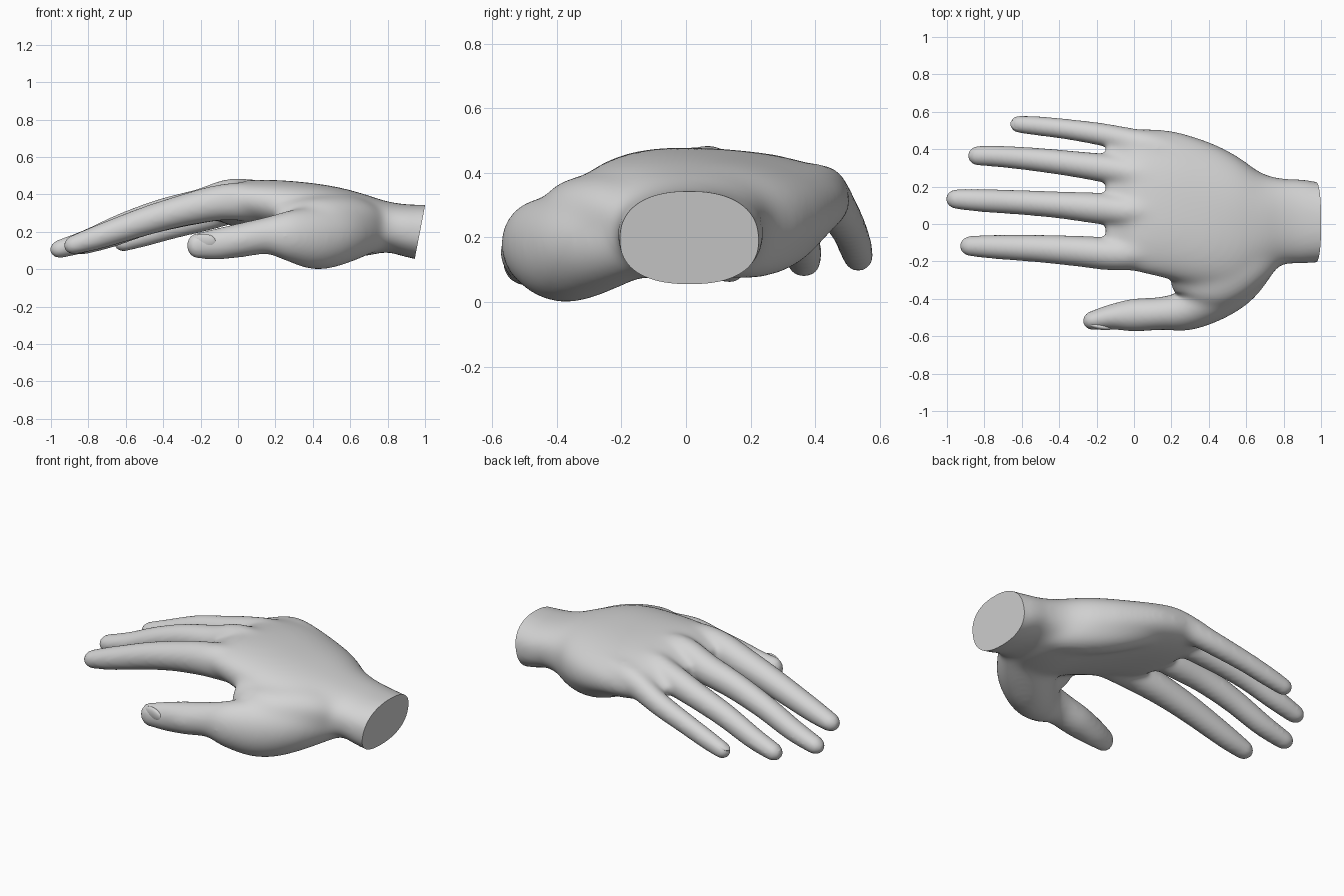
import bpy, bmesh, math
from mathutils import Vector

if "Cube" in bpy.data.objects:
    bpy.data.objects.remove(bpy.data.objects["Cube"])

skin = bpy.data.materials.new("light grey")
skin.diffuse_color = (0.66, 0.66, 0.66, 1)
skin.use_nodes = True
skin.node_tree.nodes["Principled BSDF"].inputs["Base Color"].default_value = skin.diffuse_color
bm = bmesh.new()


def skin_rings(rings):
    """Bridge closed rings of points into a capped solid."""
    vs = [[bm.verts.new(p) for p in r] for r in rings]
    n = len(vs[0])
    for a, b in zip(vs, vs[1:]):
        for i in range(n):
            bm.faces.new((a[i], a[(i + 1) % n], b[(i + 1) % n], b[i]))
    bm.faces.new(vs[0][::-1])
    bm.faces.new(vs[-1])


def catmull(rows, steps=6):
    """Smoothly interpolate rows of numbers."""
    out = []
    for i in range(len(rows) - 1):
        p = [rows[max(0, min(len(rows) - 1, i + k))] for k in (-1, 0, 1, 2)]
        for s in range(steps):
            t = s / steps
            out.append([0.5 * (2 * b + (c - a) * t + (2 * a - 5 * b + 4 * c - d) * t * t
                               + (3 * b - a - 3 * c + d) * t ** 3) for a, b, c, d in zip(*p)])
    return out + [list(rows[-1])]


def digit(rows):
    """Rounded tube along x: rows of x, y, z, half width, half height."""
    rows = catmull(rows)
    x, y, z, w, h = rows[0]
    d = (Vector(rows[0][:3]) - Vector(rows[3][:3])).normalized()
    # dome over the tip
    dome = []
    for k in range(6):
        a = math.radians(85 - 15 * k)
        c = Vector((x, y, z)) + d * w * 1.15 * math.sin(a)
        dome.append([*c, w * math.cos(a), h * math.cos(a)])
    rows = dome + rows
    rings = []
    for i, (x, y, z, w, h) in enumerate(rows):
        t = Vector(rows[min(i + 1, len(rows) - 1)][:3]) - Vector(rows[max(i - 1, 0)][:3])
        side = t.cross(Vector((0, 0, 1))).normalized()
        up = side.cross(t).normalized()
        rings.append([Vector((x, y, z)) + side * w * math.cos(a) + up * h * math.sin(a)
                      for a in [math.tau * j / 24 for j in range(24)]])
    skin_rings(rings)


def slab(rows):
    """Palm body: rows of x, y min, y max, z top, z bottom, sideways tilt."""
    rings = []
    for x, y0, y1, zt, zb, tilt in catmull(rows):
        ring = []
        for j in range(48):
            a = math.tau * j / 48
            c, s = math.cos(a), math.sin(a)
            u = math.copysign(abs(c) ** 0.85, c)
            v = math.copysign(abs(s) ** 0.85, s)
            ring.append(((x, (y0 + y1) / 2 + u * (y1 - y0) / 2,
                          (zt + zb) / 2 + v * (zt - zb) / 2 - tilt * u)))
        rings.append(ring)
    skin_rings(rings)


# palm and wrist
slab([(-0.15, -0.17, 0.42, 0.385, 0.29, 0.025),
      (-0.07, -0.22, 0.46, 0.43, 0.25, 0.025),
      (0.03, -0.26, 0.505, 0.468, 0.22, 0.03),
      (0.2, -0.30, 0.50, 0.473, 0.18, 0.025),
      (0.4, -0.35, 0.44, 0.458, 0.12, 0.02),
      (0.55, -0.37, 0.365, 0.435, 0.075, 0.005),
      (0.68, -0.29, 0.275, 0.40, 0.07, 0.0),
      (0.79, -0.22, 0.245, 0.365, 0.09, 0.0),
      (0.9, -0.21, 0.237, 0.347, 0.065, 0.0),
      (1.06, -0.20, 0.21, 0.342, 0.03, 0.0)])

# index finger
digit([(-0.87, -0.118, 0.132, 0.055, 0.052), (-0.75, -0.122, 0.17, 0.064, 0.064),
       (-0.5, -0.132, 0.255, 0.074, 0.076), (-0.3, -0.145, 0.312, 0.082, 0.084),
       (-0.1, -0.16, 0.355, 0.09, 0.097), (0.05, -0.15, 0.36, 0.09, 0.105),
       (0.3, -0.1, 0.34, 0.08, 0.09)])
# middle finger
digit([(-0.945, 0.133, 0.11, 0.054, 0.05), (-0.8, 0.125, 0.155, 0.062, 0.06),
       (-0.6, 0.115, 0.238, 0.066, 0.068), (-0.4, 0.102, 0.302, 0.072, 0.076),
       (-0.2, 0.085, 0.345, 0.083, 0.085), (-0.04, 0.07, 0.388, 0.087, 0.097),
       (0.1, 0.06, 0.38, 0.085, 0.098), (0.35, 0.04, 0.36, 0.08, 0.09)])
# ring finger
digit([(-0.83, 0.365, 0.128, 0.053, 0.05), (-0.7, 0.36, 0.17, 0.058, 0.06),
       (-0.5, 0.342, 0.245, 0.064, 0.067), (-0.3, 0.318, 0.298, 0.07, 0.073),
       (-0.1, 0.29, 0.345, 0.08, 0.085), (0.05, 0.26, 0.37, 0.08, 0.092),
       (0.3, 0.2, 0.35, 0.075, 0.09)])
# little finger
digit([(-0.61, 0.533, 0.142, 0.047, 0.047), (-0.5, 0.523, 0.175, 0.052, 0.054),
       (-0.35, 0.506, 0.22, 0.055, 0.058), (-0.15, 0.475, 0.275, 0.062, 0.066),
       (0.0, 0.44, 0.325, 0.072, 0.08), (0.12, 0.41, 0.34, 0.08, 0.09),
       (0.35, 0.33, 0.31, 0.08, 0.10)])
# thumb
digit([(-0.215, -0.515, 0.125, 0.052, 0.068), (-0.12, -0.497, 0.133, 0.068, 0.082),
       (0.0, -0.487, 0.152, 0.087, 0.09), (0.15, -0.478, 0.178, 0.089, 0.099),
       (0.28, -0.46, 0.178, 0.112, 0.14), (0.42, -0.38, 0.168, 0.143, 0.172),
       (0.56, -0.27, 0.185, 0.15, 0.158), (0.75, -0.1, 0.2, 0.09, 0.10),
       (0.88, 0.0, 0.2, 0.06, 0.06)])
# web between thumb and index finger
digit([(0.26, -0.32, 0.27, 0.06, 0.085), (0.42, -0.31, 0.285, 0.145, 0.105),
       (0.6, -0.2, 0.275, 0.15, 0.115), (0.75, -0.08, 0.23, 0.11, 0.09),
       (0.9, 0.0, 0.2, 0.06, 0.06)])
# heel of the palm on the little finger side
digit([(0.08, 0.36, 0.30, 0.07, 0.06), (0.25, 0.35, 0.25, 0.095, 0.09),
       (0.42, 0.28, 0.205, 0.11, 0.11), (0.58, 0.19, 0.18, 0.11, 0.11),
       (0.72, 0.1, 0.18, 0.09, 0.095), (0.88, 0.03, 0.2, 0.06, 0.06)])

bmesh.ops.recalc_face_normals(bm, faces=bm.faces)
raw = bpy.data.meshes.new("hand")
bm.to_mesh(raw)
bm.free()
hand = bpy.data.objects.new("hand", raw)
bpy.context.collection.objects.link(hand)


def bake():
    """Turn the modified shape into the plain mesh."""
    dg = bpy.context.evaluated_depsgraph_get()
    mesh = bpy.data.meshes.new_from_object(hand.evaluated_get(dg))
    hand.modifiers.clear()
    hand.data = mesh
    return mesh


# fuse the parts into one soft skin
fuse = hand.modifiers.new("fuse", 'REMESH')
fuse.mode = 'VOXEL'
fuse.voxel_size = 0.011
soften = hand.modifiers.new("soften", 'SMOOTH')
soften.factor = 0.5
soften.iterations = 12
mesh = bake()

# soften the palm more than the fingers, fading out at the wrist
group = hand.vertex_groups.new(name="palm")
for v in mesh.vertices:
    x = v.co.x
    start = 0.15 if v.co.y < -0.36 else -0.2
    w = max(0.0, min(1.0, (x - start) / 0.3, (0.92 - x) / 0.15))
    if w > 0:
        group.add([v.index], w, 'REPLACE')
melt = hand.modifiers.new("melt", 'SMOOTH')
melt.factor = 0.5
melt.iterations = 70
melt.vertex_group = "palm"
mesh = bake()

# flat slanted cut through the wrist
bm = bmesh.new()
bm.from_mesh(mesh)
cut = bmesh.ops.bisect_plane(bm, geom=bm.verts[:] + bm.edges[:] + bm.faces[:],
                             plane_co=(1.0, 0, 0.34), plane_no=(0.285, 0, -0.055),
                             clear_outer=True)
rim = [e for e in cut["geom_cut"] if isinstance(e, bmesh.types.BMEdge)]
bmesh.ops.holes_fill(bm, edges=rim, sides=0)
bmesh.ops.recalc_face_normals(bm, faces=bm.faces)
bm.to_mesh(mesh)
bm.free()
mesh.materials.clear()
mesh.materials.append(skin)


def nail(name, loc, size, rot):
    """Thin domed nail lying almost flush with the skin."""
    bpy.ops.mesh.primitive_uv_sphere_add(segments=24, ring_count=12, location=loc, rotation=rot)
    ob = bpy.context.object
    ob.name = name
    ob.scale = size
    ob.data.materials.append(skin)
    bpy.ops.object.shade_smooth_by_angle()


# nails
nail("thumb_nail", (-0.185, -0.542, 0.145), (0.07, 0.021, 0.045), (0.2, 0, -0.2))
for name, x, y, z in (("index_nail", -0.875, -0.118, 0.163), ("middle_nail", -0.95, 0.133, 0.138),
                      ("ring_nail", -0.835, 0.365, 0.158), ("little_nail", -0.615, 0.533, 0.17)):
    nail(name, (x, y, z), (0.05, 0.033, 0.014), (0, -0.36, -0.03))

bpy.ops.object.select_all(action='DESELECT')
bpy.context.view_layer.objects.active = hand
hand.select_set(True)
bpy.ops.object.shade_smooth_by_angle(angle=math.radians(40))
